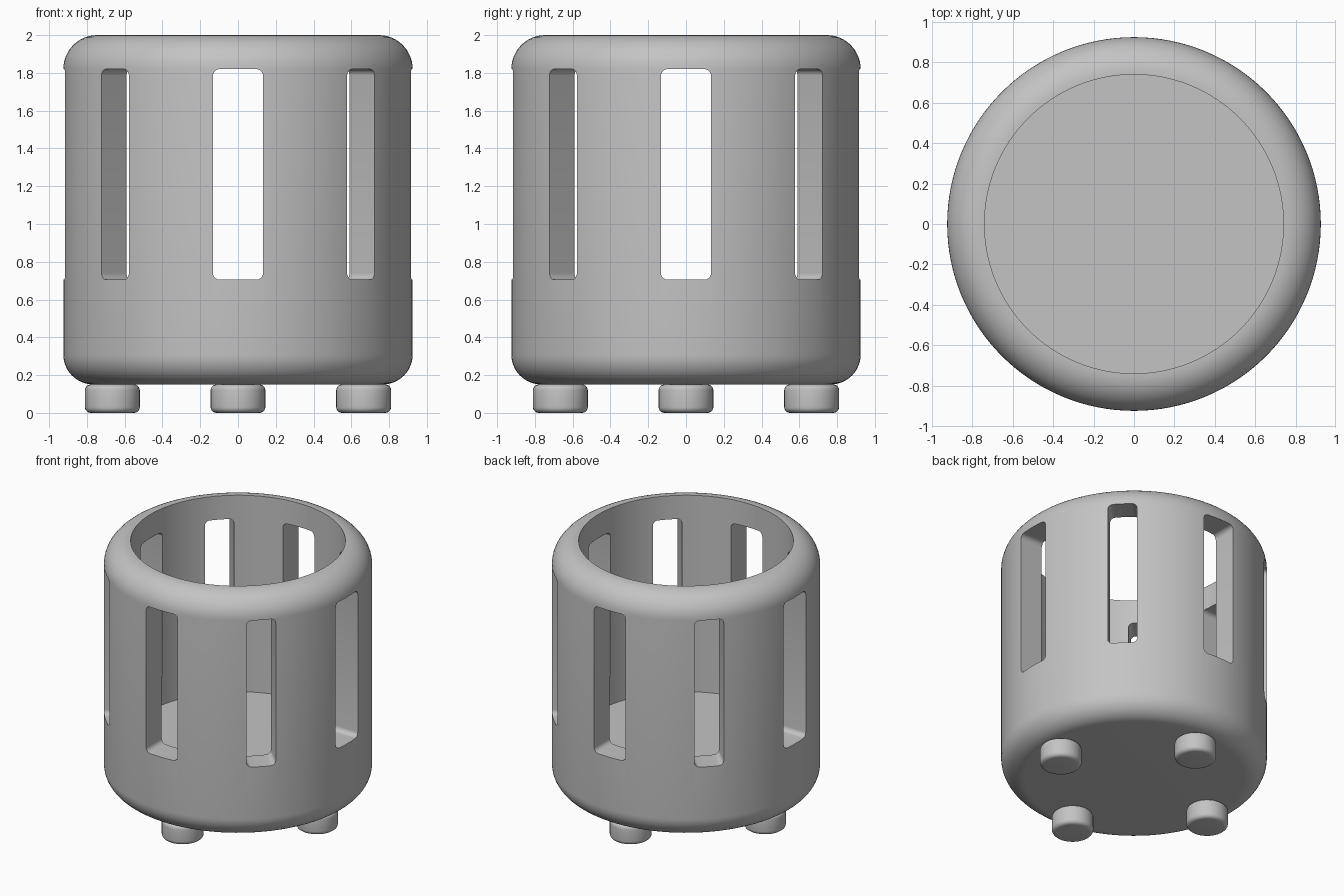
import bpy
import bmesh
import math
from mathutils import Matrix, Vector

default = bpy.data.objects.get("Cube")
if default:
    bpy.data.objects.remove(default, do_unlink=True)

grey = bpy.data.materials.new("plain grey")
grey.use_nodes = True
COLOUR = (0.55, 0.55, 0.55, 1)
grey.diffuse_color = COLOUR
grey.node_tree.nodes["Principled BSDF"].inputs["Base Color"].default_value = COLOUR


def arc(cx, cz, radius, start, end, steps=12):
    """Profile points along a circular arc, angles in degrees."""
    angles = [math.radians(start + (end - start) * i / steps) for i in range(steps + 1)]
    return [(cx + radius * math.cos(a), cz + radius * math.sin(a)) for a in angles]


def finish(bm, name):
    bmesh.ops.recalc_face_normals(bm, faces=bm.faces)
    mesh = bpy.data.meshes.new(name)
    bm.to_mesh(mesh)
    bm.free()
    mesh.materials.append(grey)
    obj = bpy.data.objects.new(name, mesh)
    bpy.context.collection.objects.link(obj)
    return obj


def lathe(name, profile, segments, centre=(0, 0, 0)):
    """Revolve a profile of (radius, height) around the z axis."""
    bm = bmesh.new()
    verts = [bm.verts.new((r, 0, z)) for r, z in profile]
    edges = [bm.edges.new(pair) for pair in zip(verts, verts[1:])]
    bmesh.ops.spin(bm, geom=verts + edges, cent=(0, 0, 0), axis=(0, 0, 1),
                   angle=math.tau, steps=segments, use_duplicate=False)
    bmesh.ops.remove_doubles(bm, verts=bm.verts, dist=0.0001)
    bmesh.ops.translate(bm, verts=bm.verts, vec=Vector(centre))
    return finish(bm, name)


def slot_cutter(name, width, angle):
    """Long bar with rounded corners that cuts two opposite slots."""
    bottom, top, length = 0.705, 1.82, 2.4
    bm = bmesh.new()
    bmesh.ops.create_cube(bm, size=1, matrix=Matrix.Diagonal((width, length, top - bottom, 1)))
    along = [e for e in bm.edges if abs(e.verts[0].co.y - e.verts[1].co.y) > 1]
    bmesh.ops.bevel(bm, geom=along, offset=0.035, segments=5, profile=0.5, affect='EDGES')
    bmesh.ops.transform(bm, verts=bm.verts, matrix=Matrix.Translation((0, 0, (top + bottom) / 2)))
    bmesh.ops.rotate(bm, verts=bm.verts, cent=(0, 0, 0), matrix=Matrix.Rotation(angle, 3, 'Z'))
    obj = finish(bm, name)
    obj.hide_render = True
    return obj


def smooth(obj):
    bpy.ops.object.select_all(action='DESELECT')
    obj.select_set(True)
    bpy.context.view_layer.objects.active = obj
    bpy.ops.object.shade_smooth_by_angle(angle=math.radians(35))


# Cup: rounded outer wall, straight bore and thick floor
INNER, FLOOR, BASE = 0.74, 0.505, 0.15
profile = [(0, BASE)]
profile += arc(0.765, BASE + 0.16, 0.16, -90, 0)
profile += arc(0.745, 1.82, 0.18, 0, 90)
profile += [(INNER, 2), (INNER, FLOOR), (0, FLOOR)]
cup = lathe("cup_body", profile, 128)

# Slots: wide ones on the axes, narrower ones on the diagonals
cutters = []
for i in range(4):
    cutter = slot_cutter("slot_cutter", 0.205 if i % 2 else 0.265, i * math.pi / 4)
    mod = cup.modifiers.new("slots", 'BOOLEAN')
    mod.operation = 'DIFFERENCE'
    mod.solver = 'EXACT'
    mod.object = cutter
    cutters.append(cutter)

# Bake the cuts and drop the cutters
graph = bpy.context.evaluated_depsgraph_get()
cut_mesh = bpy.data.meshes.new_from_object(cup.evaluated_get(graph))
cup.modifiers.clear()
cup.data = cut_mesh
for cutter in cutters:
    bpy.data.objects.remove(cutter, do_unlink=True)
cup.data.materials.clear()
cup.data.materials.append(grey)
for face in cup.data.polygons:
    face.material_index = 0
smooth(cup)

# Feet: four short rounded discs
R, EDGE = 0.145, 0.03
foot_profile = [(0, 0)] + arc(R - EDGE, EDGE, EDGE, -90, 0, 5)
foot_profile += arc(R - EDGE, BASE - EDGE, EDGE, 0, 90, 5) + [(0, BASE)]
for name, x, y in (("front", 0, -1), ("back", 0, 1), ("left", 1, 0), ("right", -1, 0)):
    smooth(lathe(name + "_foot", foot_profile, 40, (x * 0.665, y * 0.665, 0)))
